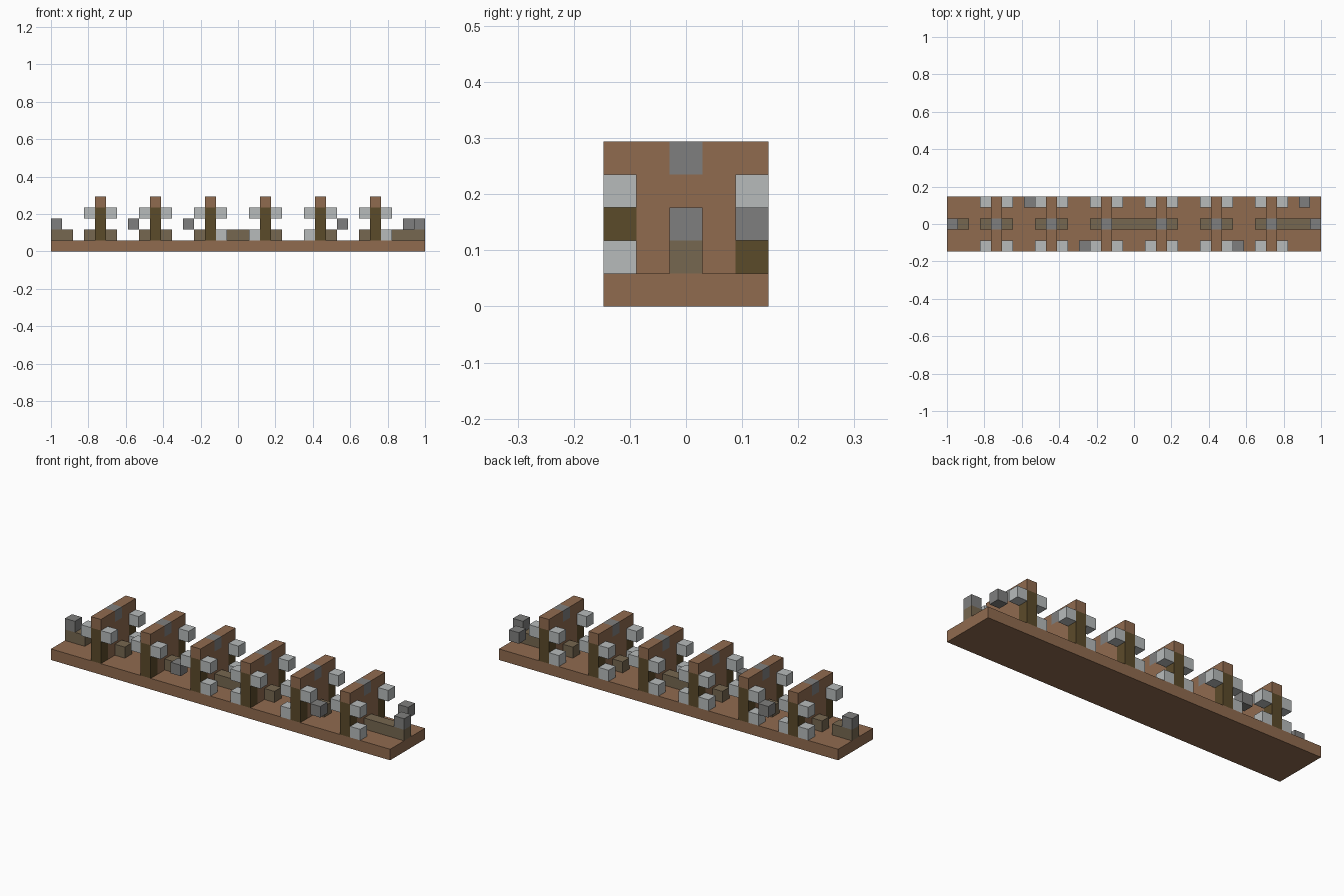
import bpy
import bmesh
from mathutils import Matrix, Vector

cube = bpy.data.objects.get("Cube")
if cube:
    bpy.data.objects.remove(cube, do_unlink=True)

LENGTH, WIDTH = 34, 5      # model size in blocks
U = 2 / LENGTH             # one block


def material(name, rgb):
    m = bpy.data.materials.new(name)
    m.use_nodes = True
    m.diffuse_color = (*rgb, 1)
    m.node_tree.nodes["Principled BSDF"].inputs["Base Color"].default_value = (*rgb, 1)
    return m


plank = material("plank brown", (0.28, 0.147, 0.078))
post = material("dark olive wood", (0.105, 0.069, 0.023))
rail = material("dull rail brown", (0.181, 0.136, 0.08))
web = material("pale grey", (0.474, 0.497, 0.497))
stone = material("mid grey", (0.212, 0.212, 0.209))


def blocks(name, mat, boxes):
    """One object from boxes given as (corner, size) in block units."""
    bm = bmesh.new()
    for corner, size in boxes:
        c, s = Vector(corner), Vector(size)
        mid = (c + s / 2 - Vector((LENGTH / 2, WIDTH / 2, 0))) * U
        bmesh.ops.create_cube(bm, size=1, matrix=Matrix.Translation(mid) @ Matrix.Diagonal((*(s * U), 1)))
    me = bpy.data.meshes.new(name)
    bm.to_mesh(me)
    bm.free()
    me.materials.append(mat)
    ob = bpy.data.objects.new(name, me)
    bpy.context.collection.objects.link(ob)
    return ob


ONE = (1, 1, 1)
frames = range(4, LENGTH, 5)

# Floor
blocks("floor", plank, [((0, 0, 0), (LENGTH, WIDTH, 1))])

# Support frames: plank wall, split top beam, end posts, centre lamp
for n, x in enumerate(frames, 1):
    blocks(f"frame_wall_{n}", plank, [((x, 1, 1), (1, 3, 3)),
                                      ((x, 0, 4), (1, 2, 1)), ((x, 3, 4), (1, 2, 1))])
    blocks(f"frame_posts_{n}", post, [((x, y, 1), (1, 1, 3)) for y in (0, 4)])
    blocks(f"frame_lamp_{n}", stone, [((x, 2, 4), ONE)])

# Rail pieces along the centre, broken at the frames
rail_cells = [x for a, b in ((0, 2), (3, 6), (8, 11), (13, 21), (23, 26), (28, 34))
              for x in range(a, b) if x not in frames]
blocks("rails", rail, [((x, 2, 1), ONE) for x in rail_cells])

# Pale blocks high on both sides of every post
blocks("upper_webs", web, [((x + d, y, 3), ONE) for x in frames for d in (-1, 1) for y in (0, 4)])

# Pale blocks on the floor
blocks("front_floor_webs", web, [((x, 0, 1), ONE) for x in (15, 18, 23, 30)])
blocks("back_floor_webs", web, [((x, 4, 1), ONE) for x in (3, 5, 8, 13, 15, 18, 23, 28)])

# Grey blocks at mid height
blocks("lanterns", stone, [((x, y, 2), ONE) for x, y in
                           ((0, 2), (33, 2), (7, 4), (32, 4), (12, 0), (26, 0))])
